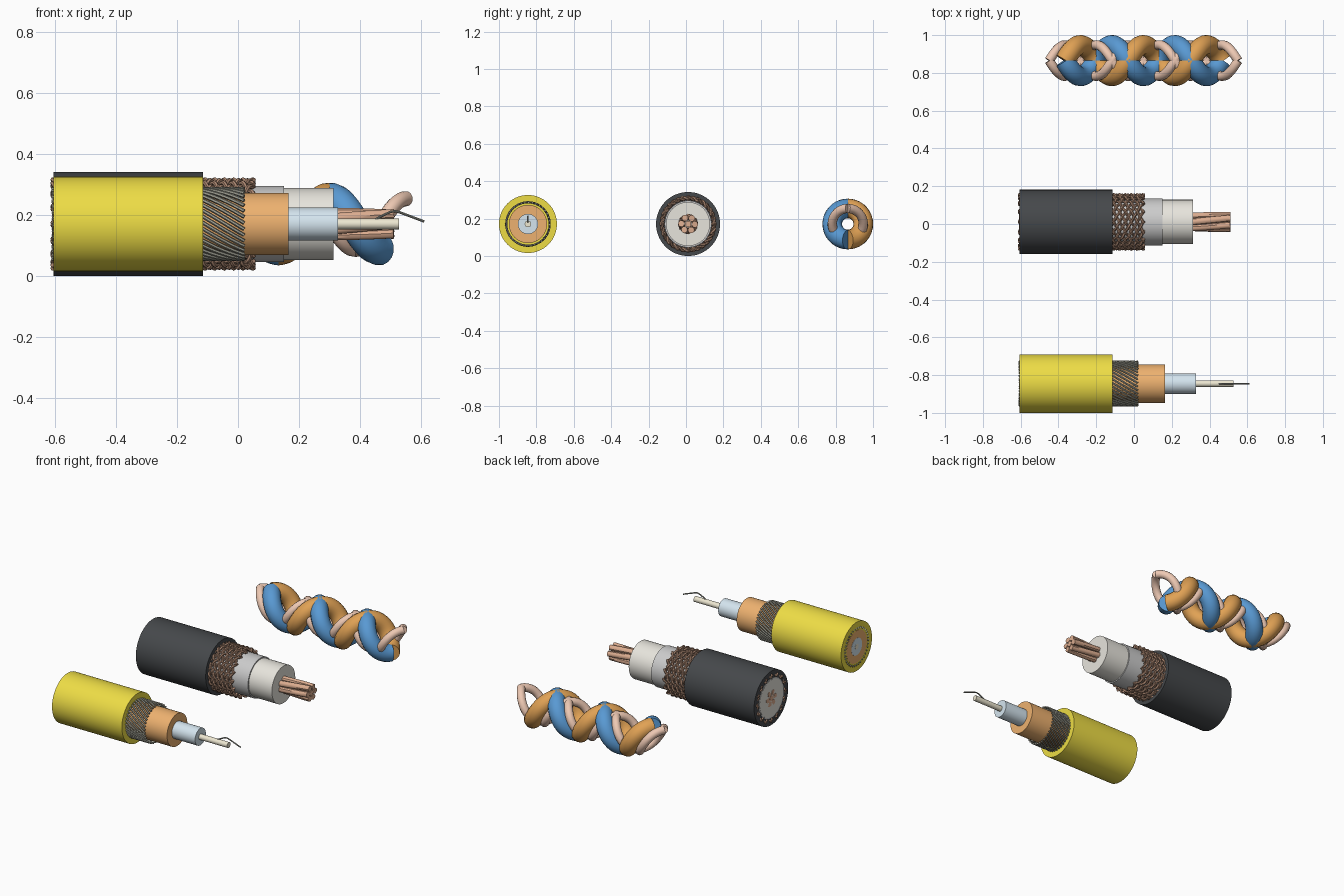
import bpy
from math import sin, cos, pi

if "Cube" in bpy.data.objects:
    bpy.data.objects.remove(bpy.data.objects["Cube"])

ZC = 0.171                                   # common axis height
FIBRE_Y, COAX_Y, PAIR_Y = -0.845, 0.011, 0.865
BACK = -0.605                                # cut end of the cables


def material(name, rgb):
    m = bpy.data.materials.new(name)
    m.diffuse_color = (*rgb, 1)
    m.use_nodes = True
    m.node_tree.nodes["Principled BSDF"].inputs["Base Color"].default_value = m.diffuse_color
    return m


BLACK = material("black_plastic", (0.06, 0.065, 0.07))
YELLOW = material("yellow_plastic", (0.85, 0.72, 0.06))
BRAID = material("braid_copper", (0.42, 0.25, 0.17))
COPPER = material("copper", (0.72, 0.42, 0.28))
BARE = material("bare_copper", (0.85, 0.58, 0.45))
FOIL = material("foil", (0.74, 0.74, 0.77))
WHITE = material("dielectric", (0.80, 0.78, 0.72))
YARN = material("yarn", (0.36, 0.36, 0.30))
ORANGE = material("orange_tube", (0.85, 0.44, 0.16))
PALE_BLUE = material("pale_blue_tube", (0.66, 0.78, 0.86))
CREAM = material("cream_coating", (0.85, 0.80, 0.64))
GLASS = material("glass_fibre", (0.33, 0.34, 0.30))
BLUE = material("blue_insulation", (0.10, 0.32, 0.65))
AMBER = material("orange_insulation", (0.75, 0.36, 0.09))


def finish(ob, name, mat):
    ob.name = ob.data.name = name
    ob.data.materials.clear()
    ob.data.materials.append(mat)
    bpy.ops.object.shade_smooth_by_angle(angle=pi / 5)
    return ob


def layer(name, y, r, x0, x1, mat, sides=64):
    """Solid cylinder lying along x."""
    bpy.ops.mesh.primitive_cylinder_add(vertices=sides, radius=r, depth=x1 - x0,
                                        location=((x0 + x1) / 2, y, ZC),
                                        rotation=(0, pi / 2, 0))
    return finish(bpy.context.object, name, mat)


def wires(name, paths, r, mat, res=1):
    """Capped round tubes swept along point lists, joined in one object."""
    cu = bpy.data.curves.new(name, 'CURVE')
    cu.dimensions = '3D'
    cu.bevel_depth, cu.bevel_resolution, cu.use_fill_caps = r, res, True
    for pts in paths:
        sp = cu.splines.new('POLY')
        sp.points.add(len(pts) - 1)
        for p, co in zip(sp.points, pts):
            p.co = (*co, 1)
    ob = bpy.data.objects.new(name, cu)
    bpy.context.collection.objects.link(ob)
    bpy.ops.object.select_all(action='DESELECT')
    ob.select_set(True)
    bpy.context.view_layer.objects.active = ob
    bpy.ops.object.convert(target='MESH')
    return finish(bpy.context.object, name, mat)


def helix(y, R, x0, x1, pitch, start=0.0, hand=1, n=60, wave=0.0, waves=0):
    """Helix along x; wave/waves add the over-under ripple of a braid."""
    pts = []
    for i in range(n + 1):
        x = x0 + (x1 - x0) * i / n
        phi = 2 * pi * (x - x0) / pitch
        a = start + hand * phi
        rad = R + hand * wave * cos(waves * phi)
        pts.append((x, y + rad * cos(a), ZC + rad * sin(a)))
    return pts


# Coaxial cable: stepped layers, each cut a hair proud at the back
layer("coax_jacket", COAX_Y, 0.171, BACK, -0.115, BLACK)
layer("coax_foil", COAX_Y, 0.125, BACK - 0.001, 0.15, FOIL)
layer("coax_dielectric", COAX_Y, 0.1175, BACK - 0.002, 0.312, WHITE)

# Woven braid: two opposite sets of rippling wires
N = 16
wires("coax_braid",
      [helix(COAX_Y, 0.139, BACK - 0.003, 0.052, 0.5, 2 * pi * i / N, hand, 130, 0.007, N)
       for hand in (1, -1) for i in range(N)], 0.0075, BRAID)

# Stranded core: one straight wire and six around it
core = [helix(COAX_Y, 0.036, BACK - 0.003, 0.51, 2.2, pi * i / 3, -1, 30) for i in range(6)]
core.append([(BACK - 0.003, COAX_Y, ZC), (0.51, COAX_Y, ZC)])
wires("coax_core_strands", core, 0.0175, COPPER, 3)

# Fibre cable: stepped layers
layer("fibre_jacket", FIBRE_Y, 0.155, BACK, -0.115, YELLOW)
layer("fibre_buffer_tube", FIBRE_Y, 0.102, BACK - 0.001, 0.165, ORANGE)
layer("fibre_inner_tube", FIBRE_Y, 0.054, BACK - 0.002, 0.328, PALE_BLUE, 48)
layer("fibre_coating", FIBRE_Y, 0.0175, BACK - 0.003, 0.527, CREAM, 24)

# Strength yarn laid in one direction
M = 36
wires("fibre_yarn",
      [helix(FIBRE_Y, 0.116, BACK - 0.003, 0.02, 1.2, 2 * pi * i / M, 1, 50)
       for i in range(M)], 0.006, YARN)

# Bent glass fibre at the tip
wires("glass_fibre",
      [[(0.44, FIBRE_Y, 0.180), (0.47, FIBRE_Y, 0.197), (0.50, FIBRE_Y, 0.211),
        (0.515, FIBRE_Y, 0.213), (0.53, FIBRE_Y, 0.209), (0.61, FIBRE_Y, 0.179)]],
      0.004, GLASS, 2)

# Twisted pair: mirrored coils that start at the top of the turn
P, R = 1 / 3, 0.083
for colour, mat, hand in (("blue", BLUE, 1), ("orange", AMBER, -1)):
    wires(colour + "_insulation",
          [helix(PAIR_Y, R, -0.367, -0.367 + 2.5 * P, P, pi / 2, hand, 90)],
          0.0525, mat, 6)
    wires(colour + "_bare_conductor",
          [helix(PAIR_Y, R, -0.449, -0.449 + 3 * P, P, pi / 2, hand, 100)],
          0.025, BARE, 4)
